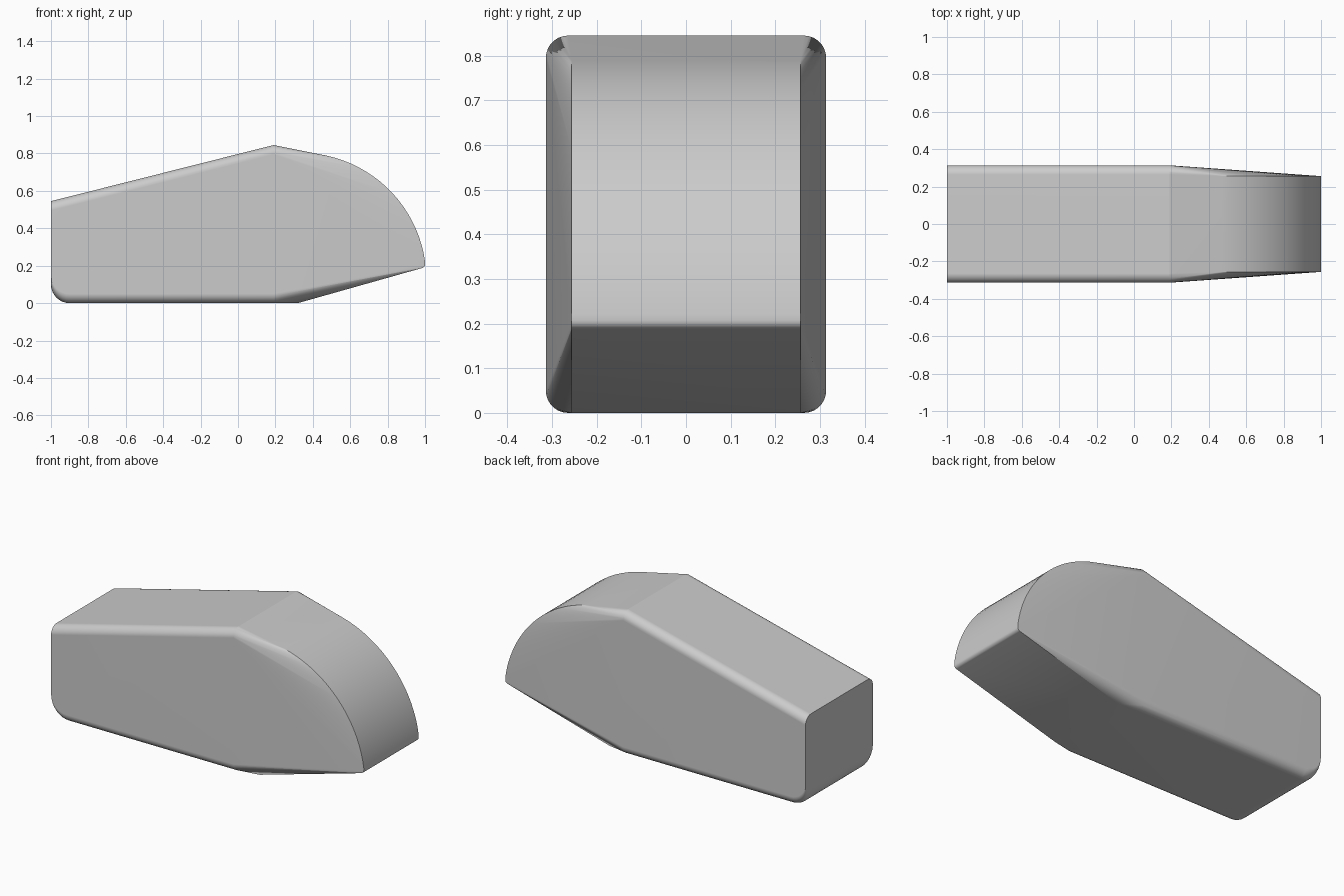
import bpy, bmesh
from math import sin, cos, radians, pi

cube = bpy.data.objects.get("Cube")
if cube:
    bpy.data.objects.remove(cube)

HALF_WIDTH, NOSE_WIDTH = 0.314, 0.256
CORNER, HEEL = 0.05, 0.1


def arc(cx, cy, r, start, end, steps):
    """Points along a circular arc, angles in degrees."""
    angles = [radians(start + (end - start) * i / steps) for i in range(steps + 1)]
    return [(cx + r * cos(a), cy + r * sin(a)) for a in angles]


def rounded_section(x, bottom, top):
    """Upright rounded rectangle across the body at x."""
    y, r = HALF_WIDTH - CORNER, CORNER
    pts = []
    for cy, cz, a in ((y, top - r, 0), (-y, top - r, 90),
                      (-y, bottom + r, 180), (y, bottom + r, 270)):
        pts += arc(cy, cz, r, a, a + 90, 7)
    return [(x, py, pz) for py, pz in pts]


def roof(x):
    return 0.545 + (x + 1) * 0.25


# Body: rounded sections with a curved heel, up to the tallest point
points = []
for x, z in arc(HEEL - 1, HEEL, HEEL, 180, 270, 8):
    points += rounded_section(x, z, roof(x))
points += rounded_section(0.19, 0, 0.845)

# Nose: narrower curved front, small rounded lip and underside
profile = arc(0.33, 0.127, 0.677, 78, 8, 18)
profile += arc(0.98, 0.207, 0.02, 0, -75, 5)
profile.append((0.32, 0))
for side in (-1, 1):
    points += [(min(x, 1), side * NOSE_WIDTH, z) for x, z in profile]

# Skin stretched over the sections
bm = bmesh.new()
for p in points:
    bm.verts.new(p)
hull = bmesh.ops.convex_hull(bm, input=bm.verts)
loose = {v for v in hull["geom_interior"] + hull["geom_unused"]
         if isinstance(v, bmesh.types.BMVert)}
bmesh.ops.delete(bm, geom=list(loose), context="VERTS")
bmesh.ops.remove_doubles(bm, verts=bm.verts, dist=0.0005)
bmesh.ops.dissolve_limit(bm, angle_limit=radians(0.3), verts=bm.verts, edges=bm.edges)
bmesh.ops.recalc_face_normals(bm, faces=bm.faces)
mesh = bpy.data.meshes.new("wedge_body")
bm.to_mesh(mesh)
bm.free()

body = bpy.data.objects.new("wedge_body", mesh)
bpy.context.collection.objects.link(body)

# Plain grey finish
grey = bpy.data.materials.new("plain_grey")
grey.use_nodes = True
colour = (0.6, 0.6, 0.6, 1)
grey.diffuse_color = colour
grey.node_tree.nodes["Principled BSDF"].inputs["Base Color"].default_value = colour
mesh.materials.append(grey)

# Smooth curves, crisp main edges
bpy.ops.object.select_all(action="DESELECT")
body.select_set(True)
bpy.context.view_layer.objects.active = body
bpy.ops.object.shade_smooth_by_angle(angle=radians(24))
weighted = body.modifiers.new("even_shading", "WEIGHTED_NORMAL")
weighted.keep_sharp = True
